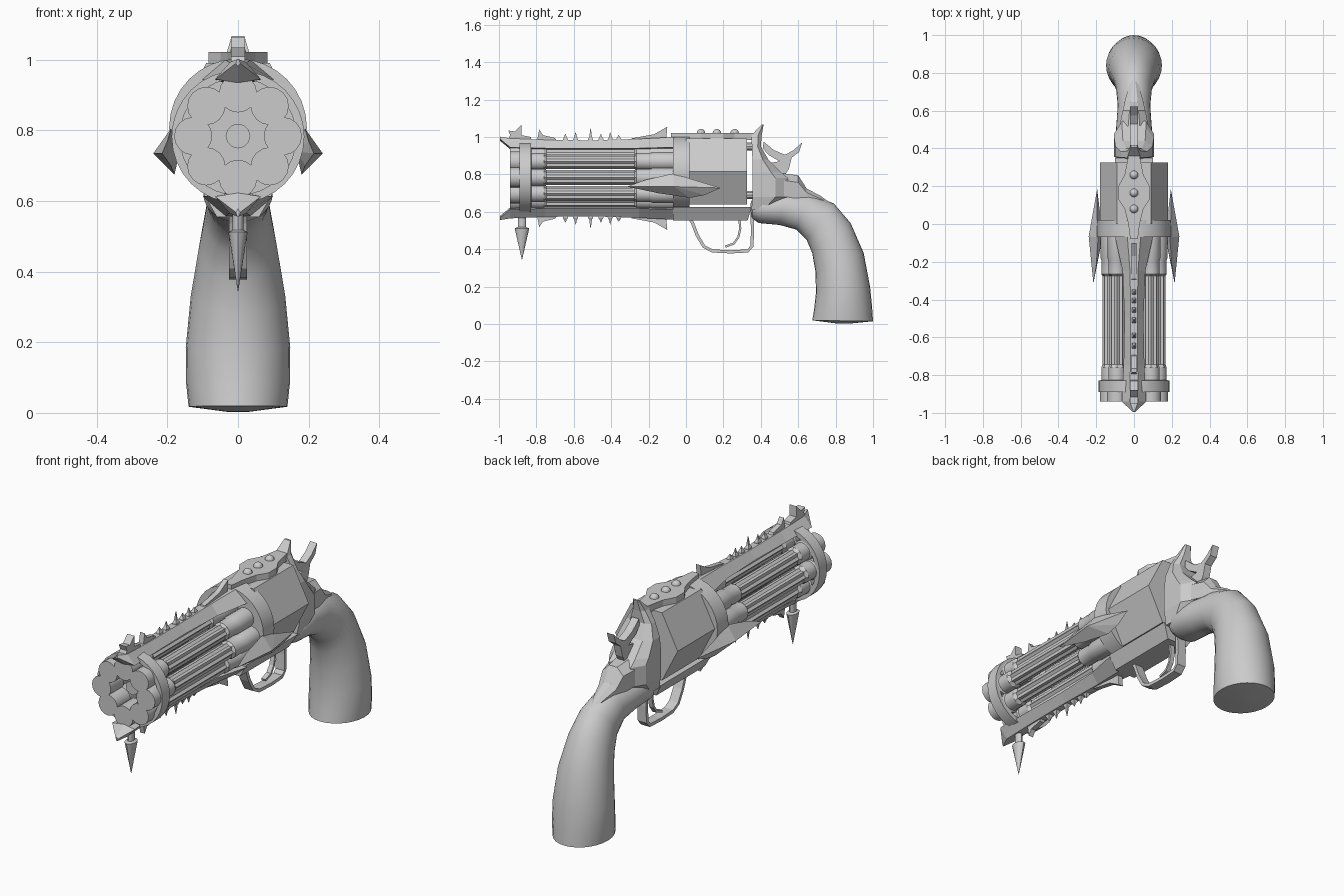
import bpy, bmesh
from math import sin, cos, pi, tau
from mathutils import Vector, Matrix

if "Cube" in bpy.data.objects:
    bpy.data.objects.remove(bpy.data.objects["Cube"])

MID = 0.779  # mirror height between the upper and lower ribs


def finish(name, bm, smooth=None):
    bmesh.ops.recalc_face_normals(bm, faces=bm.faces[:])
    me = bpy.data.meshes.new(name)
    bm.to_mesh(me)
    bm.free()
    ob = bpy.data.objects.new(name, me)
    bpy.context.collection.objects.link(ob)
    if smooth:
        bpy.ops.object.select_all(action='DESELECT')
        ob.select_set(True)
        bpy.context.view_layer.objects.active = ob
        bpy.ops.object.shade_smooth_by_angle(angle=smooth)
    return ob


def add_loft(bm, rings, closed=False):
    vs = [[bm.verts.new(p) for p in r] for r in rings]
    n = len(vs[0])
    pairs = list(zip(vs, vs[1:])) + ([(vs[-1], vs[0])] if closed else [])
    for a, b in pairs:
        for i in range(n):
            j = (i + 1) % n
            bm.faces.new((a[i], a[j], b[j], b[i]))
    if not closed:
        bm.faces.new(vs[0])
        bm.faces.new(vs[-1])


def add_plate(bm, yz, half):
    add_loft(bm, [[(s * half, y, z) for y, z in yz] for s in (-1, 1)])


def loft(name, rings, smooth=None, closed=False):
    bm = bmesh.new()
    add_loft(bm, rings, closed)
    return finish(name, bm, smooth)


def plate(name, yz, half):
    bm = bmesh.new()
    add_plate(bm, yz, half)
    return finish(name, bm)


def circle_y(x, y, z, r, n, flute=0.0):
    """Ring around the y axis; flute pulls every second point inwards."""
    rr = [r - flute * (i % 2) for i in range(n)]
    return [(x + rr[i] * cos(tau * i / n), y, z + rr[i] * sin(tau * i / n)) for i in range(n)]


def ribbon(name, path, half, t):
    """Flat bar of thickness t following a path in the side plane."""
    pts = [Vector(p) for p in path]
    rings = []
    for i, p in enumerate(pts):
        d = (pts[min(i + 1, len(pts) - 1)] - pts[max(i - 1, 0)]).normalized()
        o = Vector((-d.y, d.x)) * t / 2
        a, b = p + o, p - o
        rings.append([(-half, *a), (half, *a), (half, *b), (-half, *b)])
    return loft(name, rings)


# Eight clustered barrel tubes with fluted middles
bm = bmesh.new()
tube = [(-0.94, .054, 0), (-0.83, .054, 0), (-0.825, .046, 0), (-0.76, .046, 0), (-0.745, .04, .008),
        (-0.275, .04, .008), (-0.265, .046, 0), (-0.19, .046, 0), (-0.18, .05, 0), (-0.05, .05, 0)]
for k in range(8):
    a = tau * k / 8
    add_loft(bm, [circle_y(.127 * cos(a), y, .784 + .121 * sin(a), r, 16, f) for y, r, f in tube])
finish("barrel_tubes", bm, 0.5)
loft("centre_rod", [circle_y(0, y, .784, .035, 12) for y in (-0.87, -0.05)], 0.6)

# Muzzle ring and collar
loft("muzzle_ring", [circle_y(0, y, .782, r, 32) for y, r in
                     ((-0.89, .165), (-0.89, .188), (-0.828, .188), (-0.828, .165))], 0.6, True)
loft("collar", [circle_y(0, y, .808, .195, 32) for y in (-0.07, 0.02)], 0.6)

# Six-sided cylinder with its pins
loft("cylinder", [[(x * .885, y, z) for x, y, z in circle_y(0, y, .815, .203, 6)] for y in (0.0, 0.325)])
for nm, z in (("upper_pin", .95), ("lower_pin", .69)):
    loft(nm, [circle_y(0, y, z, .022, 10) for y in (0.3, 0.37)], 0.6)

# Upper and lower chevron ribs
rib = [(-0.995, .006, 1.002, .99), (-0.94, .065, .993, .945), (-0.75, .055, .985, .94),
       (-0.5, .05, .982, .94), (-0.25, .06, .99, .94), (-0.07, .1, 1.0, .945)]
for nm, f in (("upper_rib", 1), ("lower_rib", -1)):
    fz = lambda z: MID + f * (z - MID)
    loft(nm, [[(-w, y, fz(e)), (-w * .35, y, fz(t)), (w * .35, y, fz(t)), (w, y, fz(e)),
               (0, y, fz(e - .01))] for y, w, t, e in rib])

# Thorns along the ribs: two hooked plates and a row of small spikes
thorns = [[(-.80, .96), (-.785, 1.04), (-.765, 1.01), (-.70, .995), (-.68, .96)],
          [(-.31, .96), (-.29, .993), (-.17, 1.015), (-.10, 1.055), (-.105, 1.0), (-.07, .97)]]
spikes = [(-.645, .03), (-.59, .04), (-.51, .06), (-.455, .03), (-.405, .04), (-.36, .025)]
bm = bmesh.new()
for f in (1, -1):
    for t in thorns:
        add_plate(bm, [(y, MID + f * (z - MID)) for y, z in t], .013)
    for y, h in spikes:
        add_loft(bm, [[(x * r, y + d * r * 1.2, MID + f * (z - MID)) for x, d in ((1, 1), (1, -1), (-1, -1), (-1, 1))]
                      for z, r in ((.96, .013), (.99, .011), (1.0, .006), (.985 + h, .001))])
finish("rib_thorns", bm)
plate("front_sight", [(-.96, .97), (-.94, 1.01), (-.95, 1.035), (-.915, 1.03), (-.88, 1.065),
                      (-.878, 1.01), (-.83, 1.0), (-.82, .96)], .02)

# Hanging spike under the muzzle
spike = [(.57, .022), (.518, .022), (.512, .039), (.345, .001)]
loft("hanging_spike", [[(r * .7 * cos(tau * i / 12), -.877 + r * sin(tau * i / 12), z)
                        for i in range(12)] for z, r in spike], 0.6)

# Top strap with rivets
half = [(-.08, .02), (0.0, .03), (.08, .05), (.13, .083), (.20, .083), (.26, .05), (.36, .03)]
outline = [(w, y) for y, w in half] + [(-w, y) for y, w in reversed(half)]
loft("top_strap", [[(x, y, z) for x, y in outline] for z in (.985, 1.022)])
bm = bmesh.new()
for y in (.08, .165, .26):
    bmesh.ops.create_uvsphere(bm, u_segments=12, v_segments=8, radius=.023,
                              matrix=Matrix.Translation((0, y, 1.02)))
finish("strap_rivets", bm, 0.8)

# Lower frame bar
loft("lower_frame", [[(-.1, a, .625), (.1, a, .625), (.06, a + s, .555), (-.06, a + s, .555)]
                     for a, s in ((-.07, .0), (.35, -.02))])

# Rear frame: chamfered stack narrowing to a horn
stack = [(1.067, .405, .415, .018), (1.01, .35, .405, .035), (.95, .352, .40, .07), (.88, .355, .44, .098),
         (.81, .355, .51, .105), (.78, .355, .545, .105), (.68, .355, .545, .105), (.61, .35, .45, .09)]
loft("rear_frame", [[(-w, a, z), (-w, a + (b - a) * .65, z), (-w * .6, b, z),
                     (w * .6, b, z), (w, a + (b - a) * .65, z), (w, a, z)] for z, a, b, w in stack])

# Tang running down the back of the grip
tang = [(.48, .085, .81, .69), (.60, .06, .795, .67), (.645, .05, .725, .65), (.72, .03, .685, .635),
        (.775, .012, .645, .63)]
loft("grip_tang", [[(-w, y, b), (-w, y, b + (t - b) * .7), (-w * .4, y, t), (w * .4, y, t),
                    (w, y, b + (t - b) * .7), (w, y, b)] for y, w, t, b in tang])

# Hammer
plate("hammer", [(.415, .975), (.47, .93), (.53, .905), (.575, .93), (.622, .972), (.605, .92),
                 (.565, .89), (.55, .83), (.52, .78), (.43, .80), (.44, .86), (.50, .87), (.44, .905), (.41, .94)], .02)

# Trigger and guard
ribbon("trigger_guard", [(.015, .575), (.035, .54), (.06, .475), (.095, .415), (.14, .391), (.24, .386),
                         (.33, .391), (.352, .415), (.356, .5), (.352, .6)], .025, .017)
ribbon("trigger", [(.285, .57), (.29, .51), (.28, .465), (.255, .43), (.21, .414)], .012, .012)

# Curved grip: elliptical sections between front and back edge points
grip = [((.345, .60), (.345, .645), .04), ((.352, .565), (.36, .68), .075), ((.39, .54), (.42, .70), .098),
        ((.50, .53), (.53, .705), .094), ((.59, .505), (.66, .695), .086), ((.645, .45), (.79, .645), .095),
        ((.675, .38), (.88, .54), .112), ((.692, .28), (.95, .38), .134), ((.695, .17), (.984, .2), .148),
        ((.685, .08), (.995, .09), .147), ((.675, .02), (1.0, .015), .14), ((.80, .004), (.87, .002), .03)]
rings = []
for a, b, w in grip:
    a, b = Vector(a), Vector(b)
    c, d = (a + b) / 2, (b - a) / 2
    rings.append([(w * sin(tau * i / 28), *(c + d * cos(tau * i / 28))) for i in range(28)])
loft("grip", rings, 0.8)

# Faceted side blades, mirrored
bm = bmesh.new()
rim = [(.215, -.315, .735), (.20, -.22, .77), (.19, -.07, .805), (.195, .03, .775), (.195, .185, .728),
       (.185, .10, .69), (.18, .02, .675), (.19, -.15, .70)]
for s in (-1, 1):
    vs = [bm.verts.new((s * x, y, z)) for x, y, z in rim]
    for ridge in ((.24, -.065, .735), (.165, -.065, .74)):
        c = bm.verts.new((s * ridge[0], ridge[1], ridge[2]))
        for i in range(8):
            bm.faces.new((vs[i], vs[(i + 1) % 8], c))
finish("side_blades", bm)
